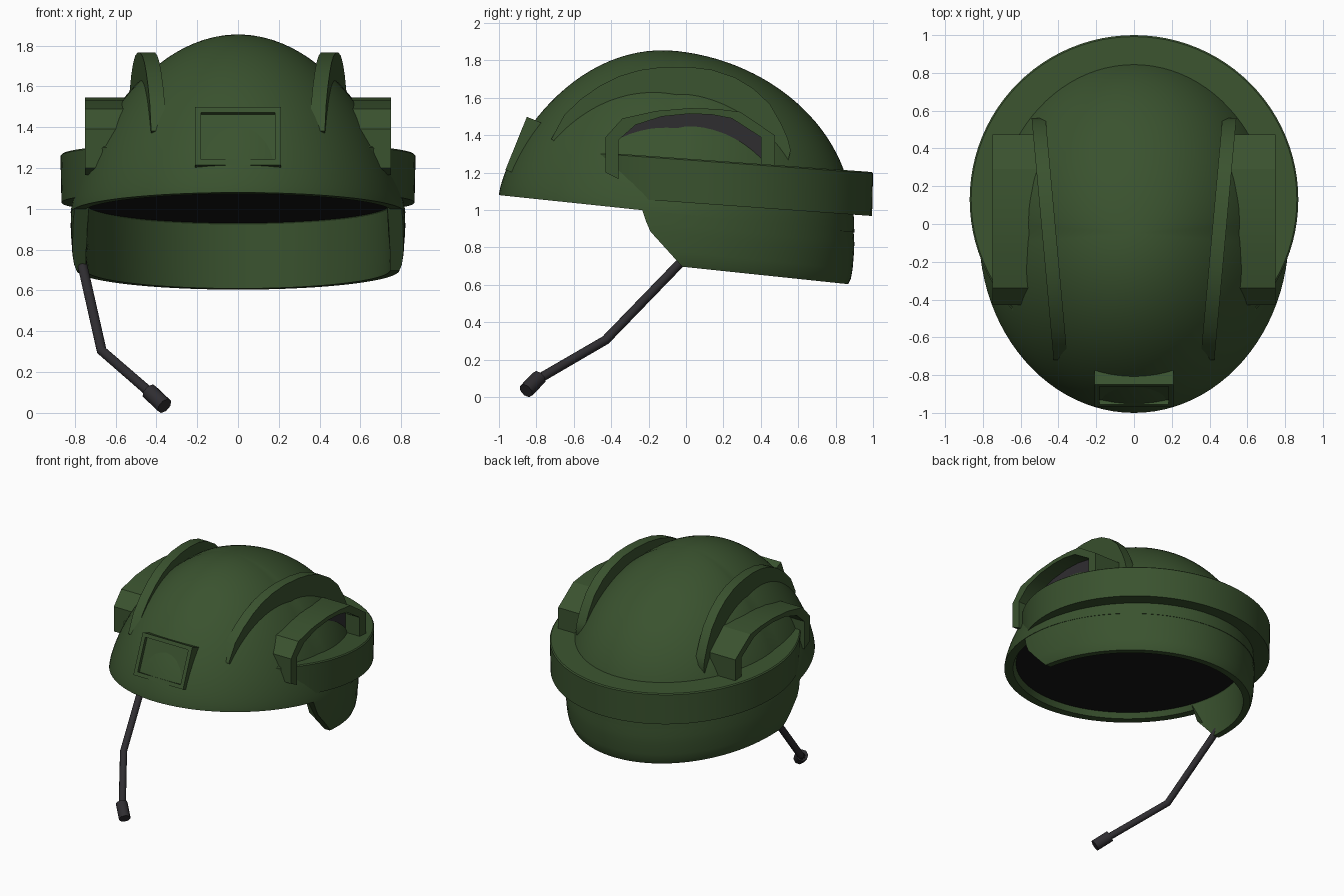
import bpy, bmesh, math
from mathutils import Vector, Matrix

if "Cube" in bpy.data.objects:
    bpy.data.objects.remove(bpy.data.objects["Cube"])


def material(name, rgb):
    m = bpy.data.materials.new(name)
    m.diffuse_color = (*rgb, 1)
    m.use_nodes = True
    m.node_tree.nodes["Principled BSDF"].inputs["Base Color"].default_value = m.diffuse_color
    return m


GREEN = material("olive_green", (0.042, 0.085, 0.028))
DARK = material("dark_grey", (0.028, 0.026, 0.03))
BLACK = material("black", (0.008, 0.008, 0.008))


def finish(name, bm, mat, angle=32):
    bmesh.ops.recalc_face_normals(bm, faces=bm.faces)
    for f in bm.faces:
        f.smooth = True
    for e in bm.edges:
        e.smooth = len(e.link_faces) == 2 and e.calc_face_angle(0) < math.radians(angle)
    me = bpy.data.meshes.new(name)
    bm.to_mesh(me)
    bm.free()
    me.materials.append(mat)
    ob = bpy.data.objects.new(name, me)
    bpy.context.collection.objects.link(ob)
    return ob


def sweep(name, loops, mat, closed=False, angle=32):
    """Bridge a row of closed cross-sections; cap the ends unless the row is closed."""
    bm = bmesh.new()
    rows = [[bm.verts.new(p) for p in loop] for loop in loops]
    n = len(rows[0])
    for i in range(len(rows) if closed else len(rows) - 1):
        a, b = rows[i], rows[(i + 1) % len(rows)]
        for j in range(n):
            k = (j + 1) % n
            bm.faces.new((a[j], a[k], b[k], b[j]))
    if not closed:
        bm.faces.new(rows[0])
        bm.faces.new(rows[-1])
    return finish(name, bm, mat, angle)


CY, RX, RY, H = -0.05, 0.82, 0.95, 0.87   # helmet plan ellipse and dome height


def rim(y):
    return 0.975 - 0.105 * y


def plan(phi, s, d):
    y = CY + RY * s * math.sin(phi)
    return (RX * s * math.cos(phi), y, rim(y) + d)


def dome_point(phi, theta):
    k = 0.72 - 0.27 * max(0, math.sin(phi)) ** 0.7
    return plan(phi, math.sin(theta), H * max(0, math.cos(theta)) ** (2 * k))


# Dome: rings down to the tilted rim, then a lip turned inward
SEG, RINGS = 96, 28
phis = [2 * math.pi * i / SEG for i in range(SEG)]
bm = bmesh.new()
top = bm.verts.new((0, CY, rim(CY) + H))
rings = [[dome_point(p, math.pi / 2 * j / RINGS) for p in phis] for j in range(1, RINGS + 1)]
rings += [[plan(p, 0.93, 0) for p in phis], [plan(p, 0.90, 0.05) for p in phis]]
rings = [[bm.verts.new(c) for c in r] for r in rings]
for i in range(SEG):
    k = (i + 1) % SEG
    bm.faces.new((top, rings[0][i], rings[0][k]))
    for a, b in zip(rings, rings[1:]):
        bm.faces.new((a[i], b[i], b[k], a[k]))
finish("dome", bm, GREEN)

# Dark flat lining closing the inside of the dome
bm = bmesh.new()
bm.faces.new([bm.verts.new(plan(p, 0.915, 0.04)) for p in reversed(phis)])
finish("lining", bm, BLACK)

# Neck and ear guard: closed section swept round the back, slanted front edges
SECTION = [(0.02, 0.995), (-0.06, 1.0), (-0.11, 0.998), (-0.2, 0.99), (-0.25, 0.98), (-0.28, 0.965),
           (-0.28, 0.91), (-0.2, 0.91), (-0.11, 0.91), (0.04, 0.91)]


def front_edge(d):
    if d > -0.11:
        return -0.24 + 0.05 * min(1, -d / 0.11) if d < 0 else -0.24
    return -0.19 + (-d - 0.11) / 0.17 * 0.17


loops = []
for i in range(61):
    loop = []
    for d, s in SECTION:
        a = math.asin((front_edge(d) - CY) / (RY * s))
        loop.append(plan(a + (math.pi - 2 * a) * i / 60, s, d))
    loops.append(loop)
sweep("neck_guard", loops, GREEN)

# Rear band: tilted ring that sinks into the dome towards the front
loops = []
for p in phis:
    loop = []
    for r, z in ((0.87, 1.268), (0.865, 1.04), (0.6, 1.04), (0.6, 1.275), (0.862, 1.275)):
        y = 0.13 + r * math.sin(p)
        loop.append((r * math.cos(p), y, z - 0.072 * y))
    loops.append(loop)
sweep("rear_band", loops, GREEN, closed=True)

# Side hoods with dark panels, and curved ribs, on both sides
HOOD_OUT = [(-.43, 1.2), (-.43, 1.39), (-.34, 1.49), (-.16, 1.53), (.02, 1.545),
            (.17, 1.54), (.29, 1.525), (.475, 1.40), (.475, 1.2)]
HOOD_IN = [(-.36, 1.165), (-.36, 1.375), (-.27, 1.455), (-.13, 1.5), (.02, 1.515),
           (.14, 1.51), (.245, 1.49), (.4, 1.39), (.4, 1.2)]
RIB = [(-.72, 1.38), (-.65, 1.51), (-.56, 1.595), (-.46, 1.665), (-.36, 1.715), (-.25, 1.748),
       (-.12, 1.766), (.02, 1.765), (.14, 1.75), (.26, 1.71), (.36, 1.65), (.45, 1.565),
       (.51, 1.46), (.545, 1.38), (.56, 1.32), (.545, 1.26), (.4, 1.15), (-.5, 1.2)]
for side, label in ((1, "right"), (-1, "left")):
    strip = [[(side * x, y, z) for x, (y, z) in ((0.5, o), (0.75, o), (0.75, n), (0.5, n))]
             for o, n in zip(HOOD_OUT, HOOD_IN)]
    sweep("side_hood_" + label, strip, GREEN, angle=25)
    sweep("side_panel_" + label,
          [[(side * x, y, z) for y, z in HOOD_IN] for x in (0.5, 0.63)], DARK)
    sweep("rib_" + label,
          [[(side * (0.454 + 0.091 * y + o), y, z) for y, z in RIB] for o in (-0.037, 0.037)], GREEN)

# Front mount plate with a recessed face, leaning back with the dome
bm = bmesh.new()
bmesh.ops.create_cube(bm, size=1)
bmesh.ops.scale(bm, vec=(0.42, 0.14, 0.305), verts=bm.verts)
face = [f for f in bm.faces if f.calc_center_median().y < -0.06]
bmesh.ops.inset_region(bm, faces=face, thickness=0.04)
res = bmesh.ops.extrude_discrete_faces(bm, faces=face)
bmesh.ops.translate(bm, vec=(0, 0.025, 0), verts=res["faces"][0].verts)
lean = Matrix.Rotation(math.radians(-22), 4, 'X')
bmesh.ops.transform(bm, matrix=Matrix.Translation((0, -0.908, 1.357)) @ lean
                    @ Matrix.Translation((0, 0.07, 0)), verts=bm.verts)
finish("front_mount", bm, GREEN)


# Microphone boom and tip
def tube(name, pts, r, sides):
    pts = [Vector(p) for p in pts]
    loops = []
    for i, p in enumerate(pts):
        t = (pts[min(i + 1, len(pts) - 1)] - pts[max(i - 1, 0)]).normalized()
        u = t.cross(Vector((0, 0, 1))).normalized()
        v = t.cross(u)
        loops.append([p + r * (math.cos(a) * u + math.sin(a) * v)
                      for a in (2 * math.pi * j / sides for j in range(sides))])
    sweep(name, loops, DARK, angle=50)


tube("microphone_boom", [(-0.775, 0.03, 0.78), (-0.668, -0.43, 0.305), (-0.42, -0.8, 0.09)], 0.025, 10)
tube("microphone_tip", [(-0.435, -0.785, 0.105), (-0.36, -0.855, 0.034)], 0.042, 8)
